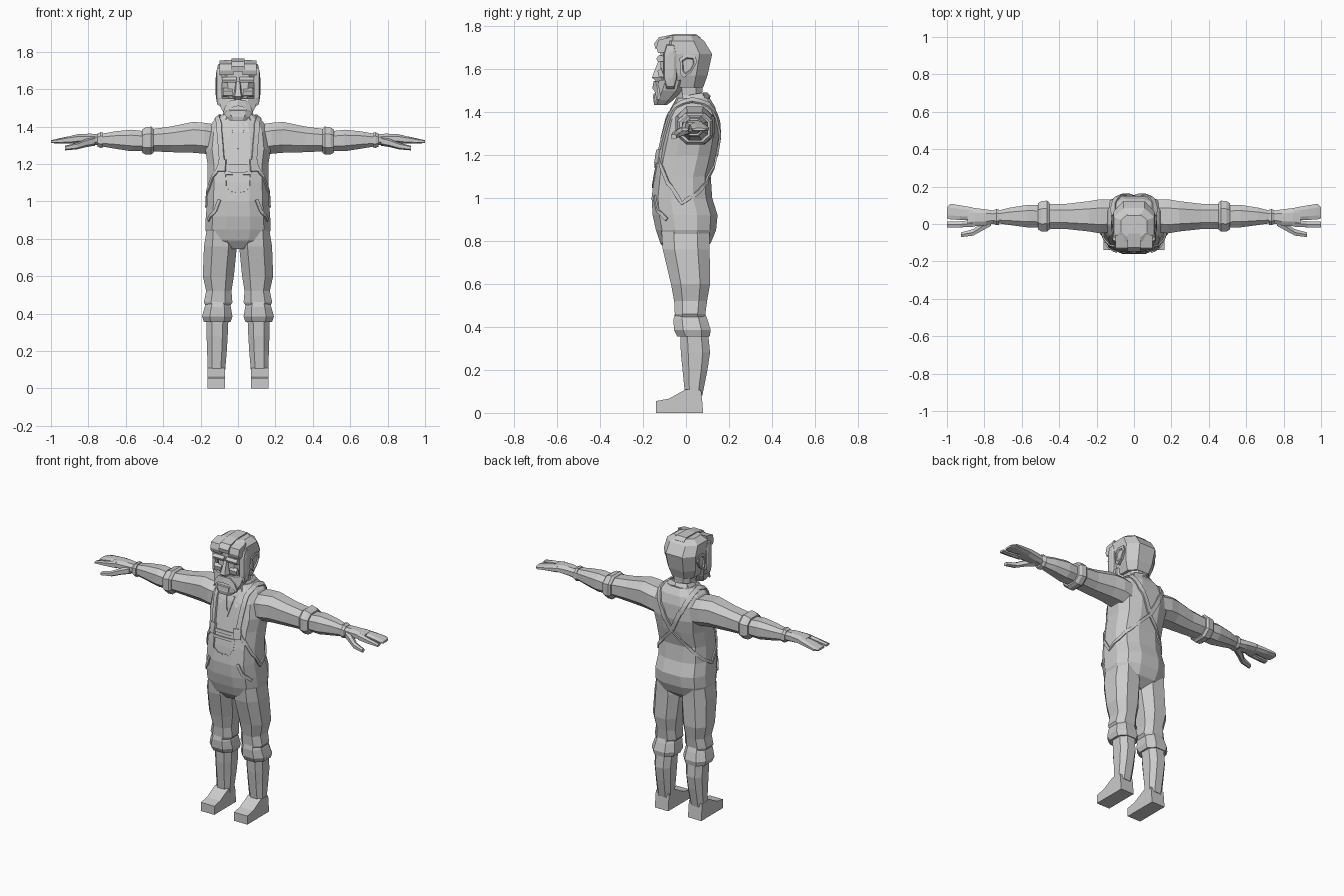
import bpy, bmesh, math
from mathutils import Vector
from mathutils.bvhtree import BVHTree

grey = bpy.data.materials.new("plain grey")
grey.diffuse_color = (0.6, 0.6, 0.6, 1)


def finish(name, bm, mirror):
    bmesh.ops.recalc_face_normals(bm, faces=bm.faces)
    me = bpy.data.meshes.new(name)
    bm.to_mesh(me)
    me.materials.append(grey)
    ob = bpy.data.objects.new(name, me)
    bpy.context.collection.objects.link(ob)
    if mirror:
        ob.modifiers.new("mirror", 'MIRROR')
    return ob


def loft(name, rings, mirror=False):
    """Skin a list of equal-length point rings and cap the ends."""
    bm = bmesh.new()
    rows = [[bm.verts.new(p) for p in r] for r in rings]
    n = len(rows[0])
    for a, b in zip(rows, rows[1:]):
        for i in range(n):
            bm.faces.new((a[i], a[(i + 1) % n], b[(i + 1) % n], b[i]))
    bm.faces.new(rows[0])
    bm.faces.new(rows[-1])
    return finish(name, bm, mirror)


def oval(n, p):
    """Rounded-box outline with unit radius."""
    pts = []
    for i in range(n):
        t = 2 * math.pi * (i + 0.5) / n
        c, s = math.cos(t), math.sin(t)
        pts.append((math.copysign(abs(c) ** p, c), math.copysign(abs(s) ** p, s)))
    m = max(u for u, v in pts)
    return [(u / m, v / m) for u, v in pts]


def stack(name, rows, n=12, p=0.75, mirror=False):
    """Rows of (z, x0, x1, y0, y1)."""
    return loft(name, [[((a + b) / 2 + u * (b - a) / 2, (c + d) / 2 + v * (d - c) / 2, z)
                        for u, v in oval(n, p)] for z, a, b, c, d in rows], mirror)


def reach(name, rows, n=8, p=0.8):
    """Rows of (x, y0, y1, z0, z1), mirrored to both sides."""
    return loft(name, [[(x, (a + b) / 2 + u * (b - a) / 2, (c + d) / 2 + v * (d - c) / 2)
                        for u, v in oval(n, p)] for x, a, b, c, d in rows], True)


def extrude(name, profile, x0, x1, mirror=False):
    """Side profile of (y, z) extruded across x."""
    return loft(name, [[(x, y, z) for y, z in profile] for x in (x0, x1)], mirror)


# Torso with seat
torso = stack("torso", [(z, -h, h, a, b) for z, h, a, b in [
    (0.745, 0.06, -0.085, 0.06), (0.79, 0.155, -0.12, 0.115), (0.85, 0.175, -0.14, 0.14),
    (0.92, 0.172, -0.155, 0.147), (1.00, 0.165, -0.16, 0.122), (1.10, 0.163, -0.148, 0.115),
    (1.20, 0.163, -0.13, 0.14), (1.28, 0.175, -0.112, 0.153), (1.37, 0.165, -0.09, 0.15),
    (1.425, 0.135, -0.065, 0.135), (1.465, 0.085, -0.045, 0.11)]])
tree = BVHTree.FromPolygons([v.co for v in torso.data.vertices],
                            [p.vertices for p in torso.data.polygons])


def drape(name, path, width, lift=0.009, mirror=True):
    """Ribbon that follows the torso surface along rough 3D points."""
    path = [Vector(p) for p in path]
    pts = [a.lerp(b, i / 4) for a, b in zip(path, path[1:]) for i in range(4)] + [path[-1]]
    hits = [tree.find_nearest(p)[:2] for p in pts]
    rings = []
    for i, (p, nor) in enumerate(hits):
        t = hits[min(i + 1, len(hits) - 1)][0] - hits[max(i - 1, 0)][0]
        side = nor.cross(t).normalized() * width / 2
        l, r = (tree.find_nearest(p + s)[0] for s in (side, -side))
        rings.append([l - nor * 0.008, l + nor * lift, r + nor * lift, r - nor * 0.008])
    return loft(name, rings, mirror)


# Overall straps, edges and pockets
drape("strap", [(0.085, -0.13, 1.19), (0.092, -0.1, 1.3), (0.1, -0.06, 1.41), (0.1, 0.03, 1.45),
                (0.095, 0.12, 1.40), (0.05, 0.15, 1.3), (0, 0.15, 1.2)], 0.028, 0.01)
drape("bib_edge", [(0.0, 0.14, 1.2), (0.08, 0.12, 1.12), (0.15, 0.06, 1.03), (0.165, -0.02, 0.975),
                   (0.15, -0.08, 1.07), (0.10, -0.125, 1.19)], 0.018, 0.008)
drape("bib_top", [(-0.1, -0.13, 1.185), (0, -0.135, 1.185), (0.1, -0.13, 1.185)], 0.02, 0.008, False)
drape("bib_pocket_top", [(-0.07, -0.14, 1.15), (0, -0.15, 1.15), (0.07, -0.14, 1.15)], 0.016, 0.008, False)
drape("bib_pocket_side", [(0.07, -0.14, 1.15), (0.065, -0.15, 1.08), (0.035, -0.15, 1.055),
                          (0, -0.15, 1.05)], 0.008, 0.005)
drape("hip_pocket", [(0.10, -0.15, 1.01), (0.12, -0.13, 0.95), (0.16, -0.09, 0.9)], 0.018, 0.008)
drape("buckle", [(0.086, -0.13, 1.16), (0.086, -0.13, 1.225)], 0.044, 0.014)
drape("shirt_opening", [(0.03, -0.08, 1.4), (0.015, -0.1, 1.34), (0, -0.11, 1.28)], 0.012, 0.006)

# Neck and shirt collar
stack("neck", [(1.41, -0.075, 0.075, -0.04, 0.09), (1.48, -0.06, 0.06, -0.045, 0.075),
               (1.56, -0.065, 0.065, -0.06, 0.08)], 8)
loft("collar", [[(x0, y, z), (x1, y2, z2), (x1 + 0.008, y2, z2 - 0.012), (x0 + 0.012, y - 0.006, z - 0.015)]
                for x0, y, z, x1, y2, z2 in [
                    (0, 0.115, 1.475, 0, 0.10, 1.49), (0.075, 0.09, 1.455, 0.06, 0.08, 1.49),
                    (0.095, 0.02, 1.44, 0.07, 0.02, 1.48), (0.08, -0.065, 1.40, 0.055, -0.05, 1.455),
                    (0.045, -0.098, 1.355, 0.02, -0.07, 1.42)]], True)

# Sleeves, rolled cuffs and forearms
reach("sleeve", [(0.11, -0.04, 0.13, 1.24, 1.41), (0.18, -0.05, 0.132, 1.255, 1.42), (0.24, -0.04, 0.122, 1.26, 1.425),
                 (0.36, -0.027, 0.108, 1.263, 1.40), (0.47, -0.025, 0.108, 1.268, 1.385)])
reach("sleeve_cuff", [(0.452, -0.03, 0.115, 1.26, 1.39), (0.465, -0.04, 0.125, 1.25, 1.40),
                      (0.495, -0.04, 0.122, 1.25, 1.395), (0.512, -0.03, 0.112, 1.26, 1.385)])
reach("forearm", [(0.5, -0.018, 0.1, 1.27, 1.375), (0.57, -0.018, 0.102, 1.268, 1.383),
                  (0.66, -0.006, 0.088, 1.282, 1.374), (0.735, 0.005, 0.07, 1.295, 1.36)])
reach("wristband", [(0.722, -0.004, 0.077, 1.288, 1.368), (0.735, -0.006, 0.08, 1.286, 1.37),
                    (0.75, 0.0, 0.074, 1.292, 1.362)])

# Hands
reach("palm", [(0.74, 0.005, 0.07, 1.3, 1.358), (0.79, -0.008, 0.078, 1.305, 1.362),
               (0.85, -0.012, 0.085, 1.312, 1.36), (0.89, -0.015, 0.09, 1.312, 1.352)])
reach("fingers", [(0.86, 0.02, 0.088, 1.313, 1.356), (0.93, 0.022, 0.1, 1.312, 1.343),
                  (0.98, 0.024, 0.108, 1.311, 1.331), (1.0, 0.03, 0.09, 1.313, 1.325)])
reach("index_finger", [(0.86, -0.015, 0.022, 1.313, 1.354), (0.93, -0.018, 0.014, 1.311, 1.34),
                       (1.0, -0.02, 0.012, 1.312, 1.326)], 6)
reach("thumb", [(0.765, -0.01, 0.035, 1.30, 1.345), (0.81, -0.035, 0.01, 1.293, 1.332),
                (0.86, -0.062, -0.028, 1.28, 1.312), (0.925, -0.07, -0.045, 1.274, 1.296)], 6)

# Trouser legs with rolled cuffs, boots
stack("trouser_leg", [
    (0.86, 0.03, 0.165, -0.115, 0.11), (0.76, 0.006, 0.182, -0.108, 0.11), (0.60, 0.022, 0.188, -0.07, 0.112),
    (0.52, 0.035, 0.17, -0.055, 0.098), (0.46, 0.03, 0.183, -0.052, 0.09), (0.43, 0.05, 0.165, -0.05, 0.09)], 8, 0.8, True)
stack("trouser_cuff", [(0.47, 0.05, 0.165, -0.05, 0.085), (0.435, 0.038, 0.178, -0.058, 0.1),
                       (0.385, 0.03, 0.192, -0.056, 0.115), (0.355, 0.04, 0.182, -0.04, 0.11)], 8, 0.8, True)
stack("boot_shaft", [(0.4, 0.05, 0.168, -0.028, 0.1), (0.28, 0.055, 0.168, -0.024, 0.112),
                     (0.2, 0.06, 0.165, -0.016, 0.1), (0.08, 0.07, 0.162, -0.004, 0.076)], 8, 0.8, True)
extrude("boot_foot", [(-0.14, 0), (0.08, 0), (0.075, 0.06), (0.07, 0.105), (0.0, 0.11),
                      (-0.08, 0.066), (-0.14, 0.055)], 0.07, 0.164, True)

# Head, beard and hair
stack("head", [(z, -h, h, a, b) for z, h, a, b in [
    (1.515, 0.08, -0.1, 0.08), (1.57, 0.1, -0.12, 0.1), (1.67, 0.112, -0.118, 0.122),
    (1.73, 0.108, -0.118, 0.085), (1.757, 0.07, -0.07, 0.05)]], 8, 0.75)
stack("beard", [(z, -h, h, a, b) for z, h, a, b in [
    (1.432, 0.045, -0.148, -0.09), (1.455, 0.065, -0.152, -0.06), (1.50, 0.092, -0.14, -0.015),
    (1.55, 0.105, -0.125, 0.0)]], 8, 0.75)
extrude("mouth", [(-0.154, 1.462), (-0.135, 1.455), (-0.135, 1.49), (-0.152, 1.485)], -0.04, 0.04)
loft("moustache", [[(x, -0.12, z), (x, -0.157 + x * 0.25, z), (x, -0.15 + x * 0.25, z + h), (x, -0.12, z + h)]
                   for x, z, h in [(0, 1.51, 0.035), (0.04, 1.50, 0.04), (0.068, 1.475, 0.035),
                                   (0.08, 1.458, 0.015)]], True)
loft("nose", [[(-w, -0.11, z), (-w * 0.6, y, z), (w * 0.6, y, z), (w, -0.11, z)]
              for z, w, y in [(1.54, 0.022, -0.135), (1.56, 0.03, -0.158), (1.585, 0.022, -0.15),
                              (1.64, 0.014, -0.128)]])
extrude("brow", [(-0.132, 1.635), (-0.138, 1.65), (-0.125, 1.665), (-0.1, 1.66), (-0.1, 1.635)], 0.008, 0.085, True)
extrude("cheek", [(-0.127, 1.565), (-0.132, 1.59), (-0.115, 1.605), (-0.1, 1.56)], 0.03, 0.08, True)
reach("sideburn", [(0.085, -0.105, -0.04, 1.5, 1.72), (0.112, -0.1, -0.045, 1.52, 1.71),
                   (0.118, -0.085, -0.055, 1.56, 1.68)], 8, 0.6)
extrude("fringe", [(-0.13, 1.675), (-0.138, 1.70), (-0.128, 1.735), (-0.06, 1.752), (-0.06, 1.68)], 0.025, 0.1, True)
extrude("hair_ridge", [(-0.143, 1.695), (-0.148, 1.72), (-0.125, 1.748), (-0.05, 1.763), (0.045, 1.764),
                       (0.07, 1.745), (0.03, 1.70)], -0.034, 0.034)

# Ears
loft("ear", [[(x, y0 + (y - y0) * s, z0 + (z - z0) * s) for y, z in
              [(-0.03, 1.65), (0.0, 1.67), (0.045, 1.665), (0.05, 1.63), (0.025, 1.585), (-0.01, 1.56), (-0.025, 1.575)]]
             for x, s, y0, z0 in [(0.09, 0.9, 0.01, 1.61), (0.118, 1, 0.01, 1.61), (0.12, 0.7, 0.01, 1.615),
                                  (0.113, 0.6, 0.01, 1.615)]], True)
